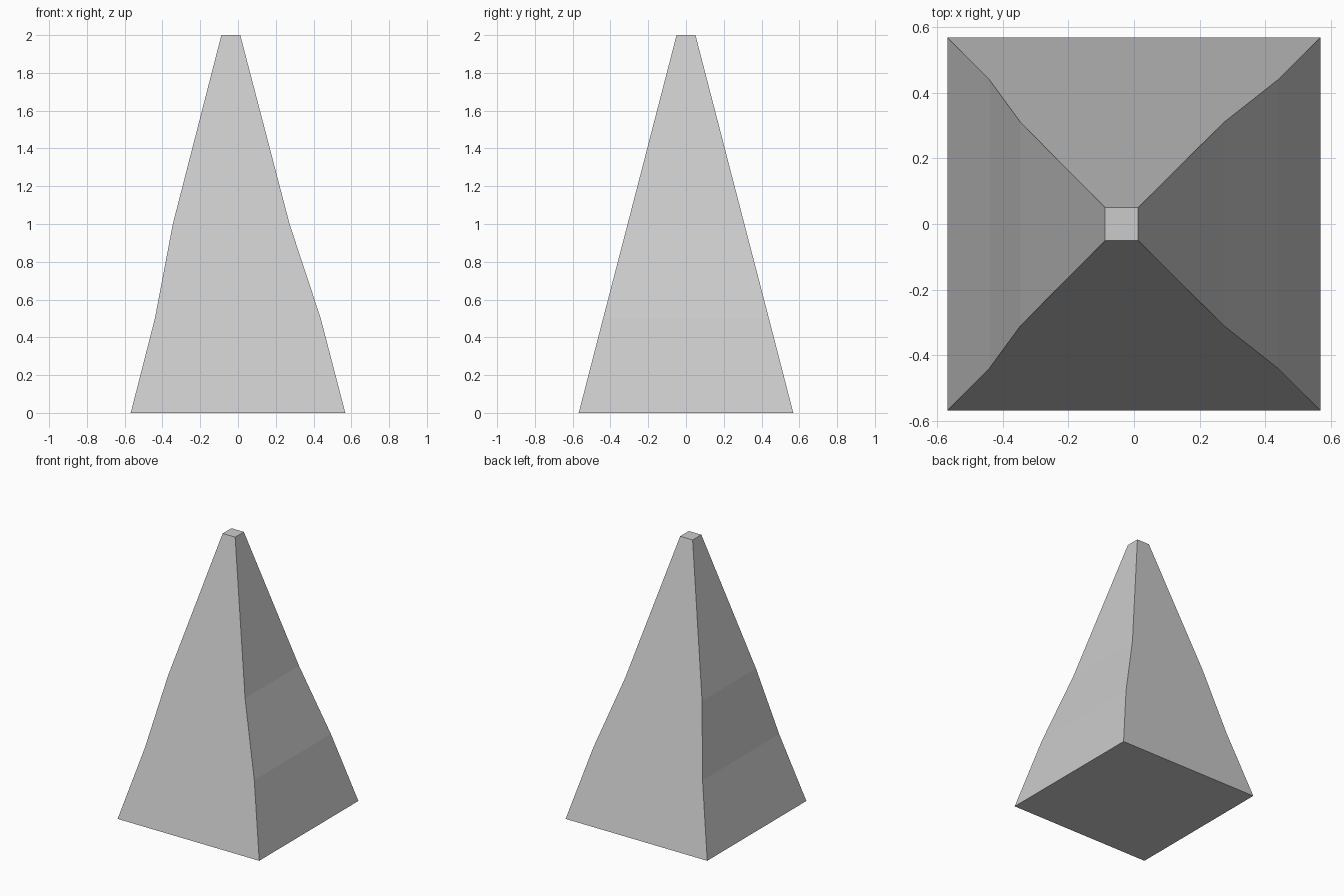
import bpy, bmesh

if "Cube" in bpy.data.objects:
    bpy.data.objects.remove(bpy.data.objects["Cube"])

# Square cross-sections: (height, half width, sideways shift in x)
SECTIONS = [(0.0, 0.568, 0.0), (0.5, 0.439, -0.001), (1.0, 0.309, -0.036), (2.0, 0.05, -0.038)]

bm = bmesh.new()

# Square rings
rings = [[bm.verts.new((shift + sx * half, sy * half, z))
          for sx, sy in ((-1, -1), (1, -1), (1, 1), (-1, 1))]
         for z, half, shift in SECTIONS]

# Sloping sides
for low, high in zip(rings, rings[1:]):
    for i in range(4):
        j = (i + 1) % 4
        bm.faces.new((low[i], low[j], high[j], high[i]))

# Base and flat tip
bm.faces.new(rings[0][::-1])
bm.faces.new(rings[-1])
bmesh.ops.recalc_face_normals(bm, faces=bm.faces)

mesh = bpy.data.meshes.new("bent_spike")
bm.to_mesh(mesh)
bm.free()
bpy.context.collection.objects.link(bpy.data.objects.new("bent_spike", mesh))
